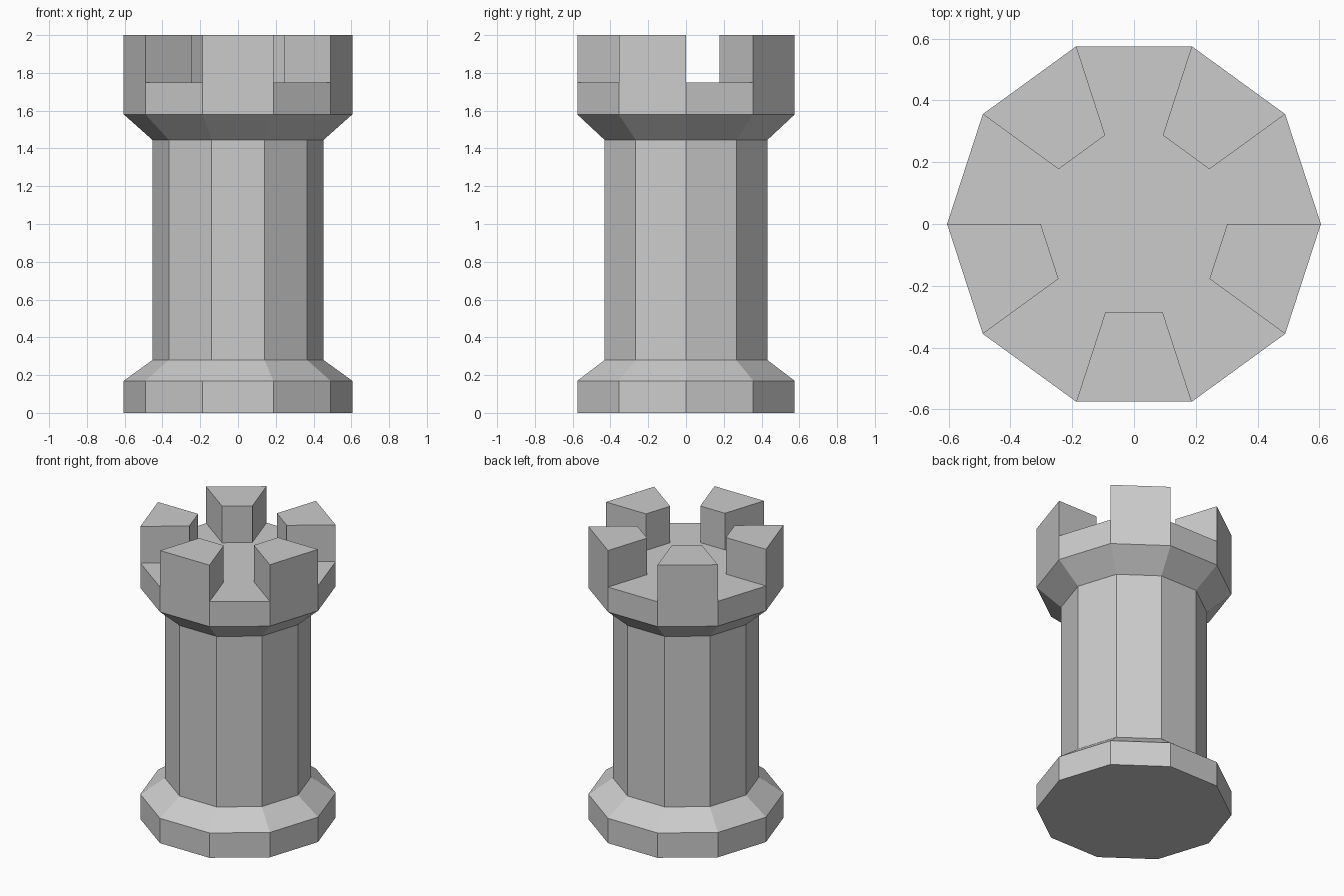
import bpy, bmesh
from math import cos, sin, pi

if "Cube" in bpy.data.objects:
    bpy.data.objects.remove(bpy.data.objects["Cube"])

SIDES = 10
# (radius, height) from the foot up to the inner edge of the battlement floor
PROFILE = [(0.605, 0), (0.605, 0.17), (0.453, 0.28), (0.453, 1.445),
           (0.605, 1.58), (0.605, 1.75), (0.302, 1.75)]
TOP = 2.0

bm = bmesh.new()
rings = [[bm.verts.new((r * cos(2 * pi * i / SIDES), r * sin(2 * pi * i / SIDES), z))
          for i in range(SIDES)] for r, z in PROFILE]

# Foot, shaft, flared head and rim of the floor
for low, high in zip(rings, rings[1:]):
    band = [bm.faces.new((low[i], low[(i + 1) % SIDES], high[(i + 1) % SIDES], high[i]))
            for i in range(SIDES)]
bm.faces.new(rings[0][::-1])
bm.faces.new(rings[-1])

# Battlements: raise every other rim segment, one facing the front
for face in band[1::2]:
    block = bmesh.ops.extrude_discrete_faces(bm, faces=[face])["faces"][0]
    bmesh.ops.translate(bm, verts=block.verts, vec=(0, 0, TOP - PROFILE[-1][1]))

bmesh.ops.remove_doubles(bm, verts=bm.verts, dist=1e-5)
bmesh.ops.recalc_face_normals(bm, faces=bm.faces)
mesh = bpy.data.meshes.new("rook_tower")
bm.to_mesh(mesh)
bm.free()
tower = bpy.data.objects.new("rook_tower", mesh)
bpy.context.collection.objects.link(tower)
